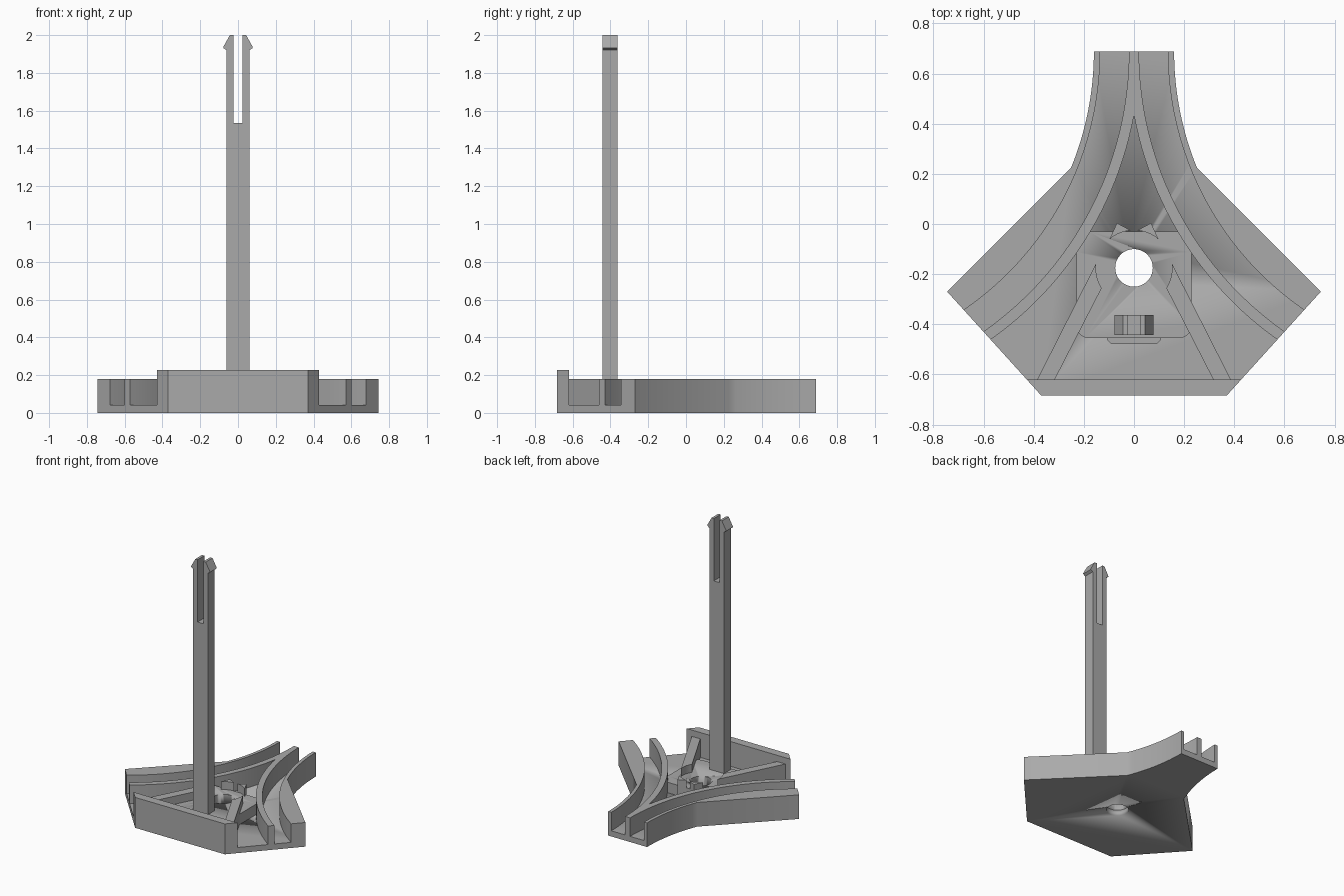
import bpy, bmesh, math

if "Cube" in bpy.data.objects:
    bpy.data.objects.remove(bpy.data.objects["Cube"])

grey = bpy.data.materials.new("mid_grey")
grey.diffuse_color = (0.4, 0.4, 0.4, 1)
grey.use_nodes = True
grey.node_tree.nodes["Principled BSDF"].inputs["Base Color"].default_value = grey.diffuse_color

CX, CY = 1.385, 0.688               # centre of the track arcs (right side)
P, Q = (0.745, -0.27), (0.37, -0.684)  # slanted front edge of the base
HOLE = (0.0, -0.175)


def prism(name, pts, lo, hi, axis="z"):
    """Extrude a closed profile along z, or along y for an x/z profile."""
    bm = bmesh.new()
    place = (lambda p: (p[0], p[1], lo)) if axis == "z" else (lambda p: (p[0], lo, p[1]))
    face = bm.faces.new([bm.verts.new(place(p)) for p in pts])
    ext = bmesh.ops.extrude_face_region(bm, geom=[face])
    d = (0, 0, hi - lo) if axis == "z" else (0, hi - lo, 0)
    bmesh.ops.translate(bm, vec=d, verts=[v for v in ext["geom"] if isinstance(v, bmesh.types.BMVert)])
    bmesh.ops.recalc_face_normals(bm, faces=bm.faces[:])
    me = bpy.data.meshes.new(name)
    bm.to_mesh(me)
    bm.free()
    me.materials.append(grey)
    ob = bpy.data.objects.new(name, me)
    bpy.context.collection.objects.link(ob)
    bpy.ops.object.select_all(action="DESELECT")
    ob.select_set(True)
    bpy.context.view_layer.objects.active = ob
    bpy.ops.object.shade_smooth_by_angle(angle=math.radians(25))
    return ob


def mirror(pts):
    return [(-x, y) for x, y in reversed(pts)]


def track_arc(r, t0, t1, n=24):
    return [(CX - r * math.cos(t0 + (t1 - t0) * i / n),
             CY - r * math.sin(t0 + (t1 - t0) * i / n)) for i in range(n + 1)]


def edge_angle(r):
    """Angle where a track arc meets the slanted front edge."""
    a, b = 0.0, 1.4
    for _ in range(50):
        t = (a + b) / 2
        x, y = CX - r * math.cos(t), CY - r * math.sin(t)
        side = (P[0] - Q[0]) * (y - Q[1]) - (P[1] - Q[1]) * (x - Q[0])
        a, b = (t, b) if side > 0 else (a, t)
    return t


def hole_arc(r, a0, a1, n=8):
    return [(HOLE[0] + r * math.cos(math.radians(a0 + (a1 - a0) * i / n)),
             HOLE[1] + r * math.sin(math.radians(a0 + (a1 - a0) * i / n))) for i in range(n + 1)]


# Base floor
R_OUT, R_A, R_B, R_C = 1.225, 1.25, 1.365, 1.408
rim = track_arc(R_OUT, 0, math.asin(0.462 / R_OUT), 12)
half = rim + [P, Q]
floor = prism("base_floor", half + mirror(half), 0, 0.042)

# Outer track walls
wall = rim + [P] + track_arc(R_A, edge_angle(R_A), 0)
prism("outer_wall_right", wall, 0.042, 0.18)
prism("outer_wall_left", mirror(wall), 0.042, 0.18)

# Inner track wall, two arcs meeting at the back
outer = track_arc(R_B, 0, edge_angle(R_B))
inner = track_arc(R_C, edge_angle(R_C), math.acos(CX / R_C))
inner[-1] = (0.0, inner[-1][1])
right = outer + inner
prism("inner_wall", right + mirror(right)[1:], 0.042, 0.18)

# Tall front wall
k = (P[0] - Q[0]) / (P[1] - Q[1])
xb = Q[0] + k * (-0.62 - Q[1])
prism("front_wall", [(-Q[0], Q[1]), Q, (xb, -0.62), (-xb, -0.62)], 0.042, 0.227)

# Raised platform with rounded front corners, and its front tab
corner = [(0.18 + 0.05 * math.cos(a), -0.405 - 0.05 * math.sin(a))
          for a in [math.pi / 2 * i / 6 for i in range(7)]]
plat = [(0.178, -0.03), (0.23, -0.112)] + corner
platform = prism("platform", plat + mirror(plat), 0.042, 0.12)
tab = [(0.108, -0.44), (0.108, -0.46), (0.092, -0.478)]
prism("platform_tab", tab + mirror(tab), 0.042, 0.08)

# Diagonal braces and small stubs around the hole
brace = hole_arc(0.152, 7, -32) + [(0.316, -0.62), (0.386, -0.62)]
stub = hole_arc(0.15, 49, 85) + [(0.068, 0.004)]
for name, pts in (("brace", brace), ("stub", stub)):
    prism(name + "_right", pts, 0.042, 0.18)
    prism(name + "_left", mirror(pts), 0.042, 0.18)

# Round hole through the floor and platform
cutter = prism("hole_cutter", hole_arc(0.075, 0, 350, 35), -0.1, 0.4)
for ob in (floor, platform):
    mod = ob.modifiers.new("hole", "BOOLEAN")
    mod.object = cutter
    mod.operation = "DIFFERENCE"
    mod.solver = "EXACT"
    bpy.context.view_layer.objects.active = ob
    bpy.ops.object.modifier_apply(modifier="hole")
bpy.data.objects.remove(cutter)

# Split post with barbed tips
post = [(0.024, 1.535), (0.024, 2.0), (0.043, 2.0), (0.078, 1.937), (0.078, 1.932),
        (0.06, 1.92), (0.06, 0.1)]
prism("split_post", post + mirror(post), -0.442, -0.362, "y")
